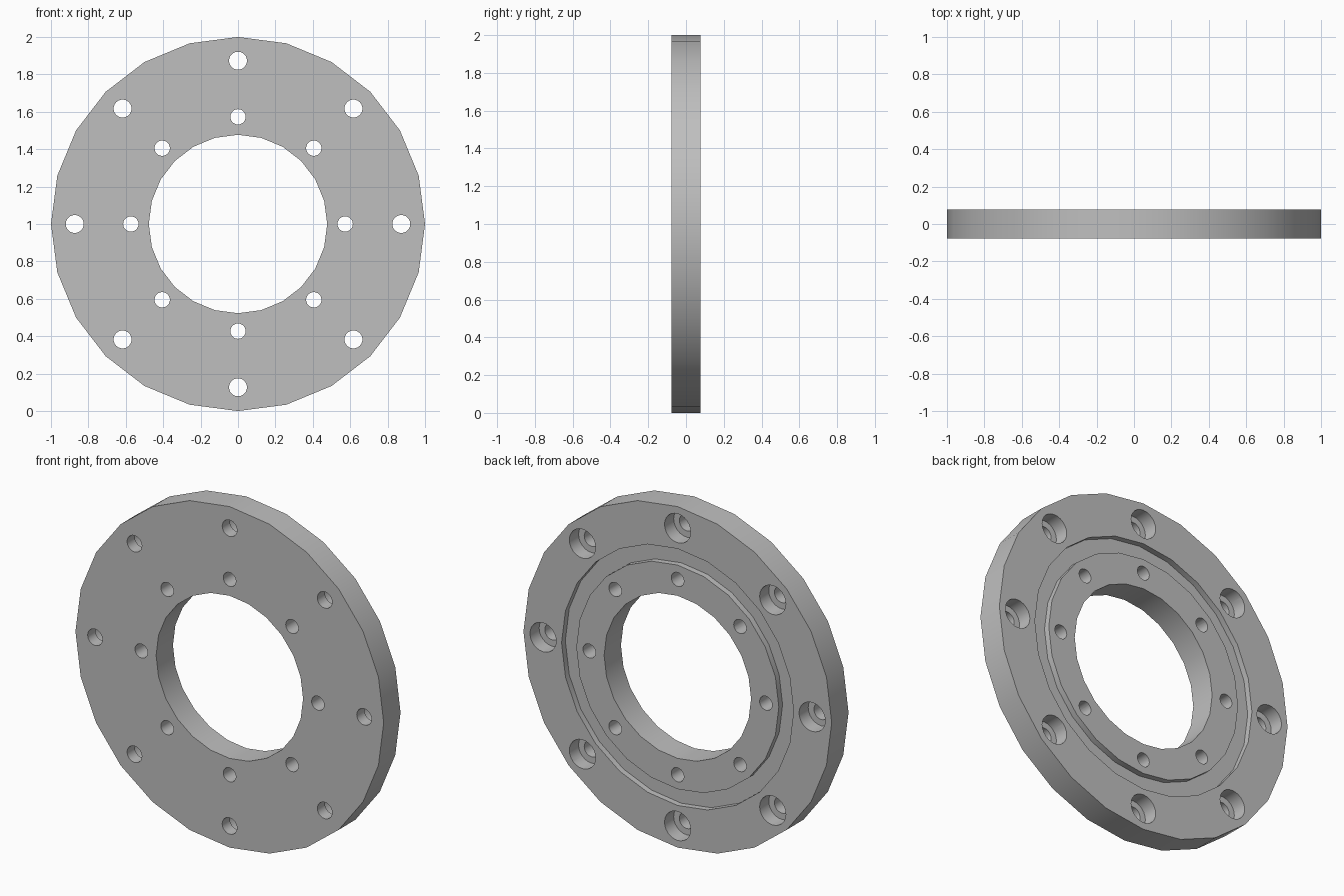
import bpy, bmesh
from math import pi, cos, sin, radians

cube = bpy.data.objects.get("Cube")
if cube:
    bpy.data.objects.remove(cube, do_unlink=True)

SEG = 24
HALF = 0.078           # half of the plate thickness
HOLES = 8


def revolve(bm, profile, centre=(0, 0), closed=True):
    """Turn (radius, y) points around an axis along y; open ends get caps."""
    rings = []
    for r, y in profile:
        rings.append([bm.verts.new((centre[0] + r * sin(2 * pi * i / SEG), y,
                                    centre[1] + r * cos(2 * pi * i / SEG)))
                      for i in range(SEG)])
    pairs = list(zip(rings, rings[1:]))
    if closed:
        pairs.append((rings[-1], rings[0]))
    else:
        bm.faces.new(rings[0])
        bm.faces.new(rings[-1])
    for a, b in pairs:
        for i in range(SEG):
            j = (i + 1) % SEG
            bm.faces.new((a[i], a[j], b[j], b[i]))


def make_object(name, bm):
    bmesh.ops.recalc_face_normals(bm, faces=bm.faces)
    mesh = bpy.data.meshes.new(name)
    bm.to_mesh(mesh)
    bm.free()
    obj = bpy.data.objects.new(name, mesh)
    bpy.context.collection.objects.link(obj)
    return obj


# Grey metal
metal = bpy.data.materials.new("grey_metal")
metal.use_nodes = True
colour = (0.52, 0.52, 0.52, 1)
metal.diffuse_color = colour
metal.node_tree.nodes["Principled BSDF"].inputs["Base Color"].default_value = colour

# Ring plate with a seal groove in the back face
bm = bmesh.new()
floor = HALF - 0.035
revolve(bm, [(0.477, -HALF), (1, -HALF), (1, HALF), (0.753, HALF),
             (0.753, floor), (0.657, floor), (0.657, HALF), (0.477, HALF)],
        centre=(0, 1))
flange = make_object("flange_ring", bm)
flange.data.materials.append(metal)

# Cutters: counterbored outer holes and plain inner holes
bm = bmesh.new()
seat = HALF - 0.085
for k in range(HOLES):
    a = 2 * pi * k / HOLES
    for radius, profile in (
            (0.873, [(0.048, -0.2), (0.048, seat), (0.085, seat), (0.085, 0.2)]),
            (0.573, [(0.041, -0.2), (0.041, 0.2)])):
        revolve(bm, profile, (radius * sin(a), 1 + radius * cos(a)), closed=False)
cutter = make_object("hole_cutter", bm)
cutter.data.materials.append(metal)
cutter.hide_render = True

# Drill the holes, then drop the cutter
bpy.ops.object.select_all(action="DESELECT")
bpy.context.view_layer.objects.active = flange
flange.select_set(True)
drill = flange.modifiers.new("drill", "BOOLEAN")
drill.operation = "DIFFERENCE"
drill.solver = "EXACT"
drill.object = cutter
bpy.ops.object.modifier_apply(modifier=drill.name)
bpy.data.objects.remove(cutter, do_unlink=True)
bpy.ops.object.shade_smooth_by_angle(angle=radians(30))
